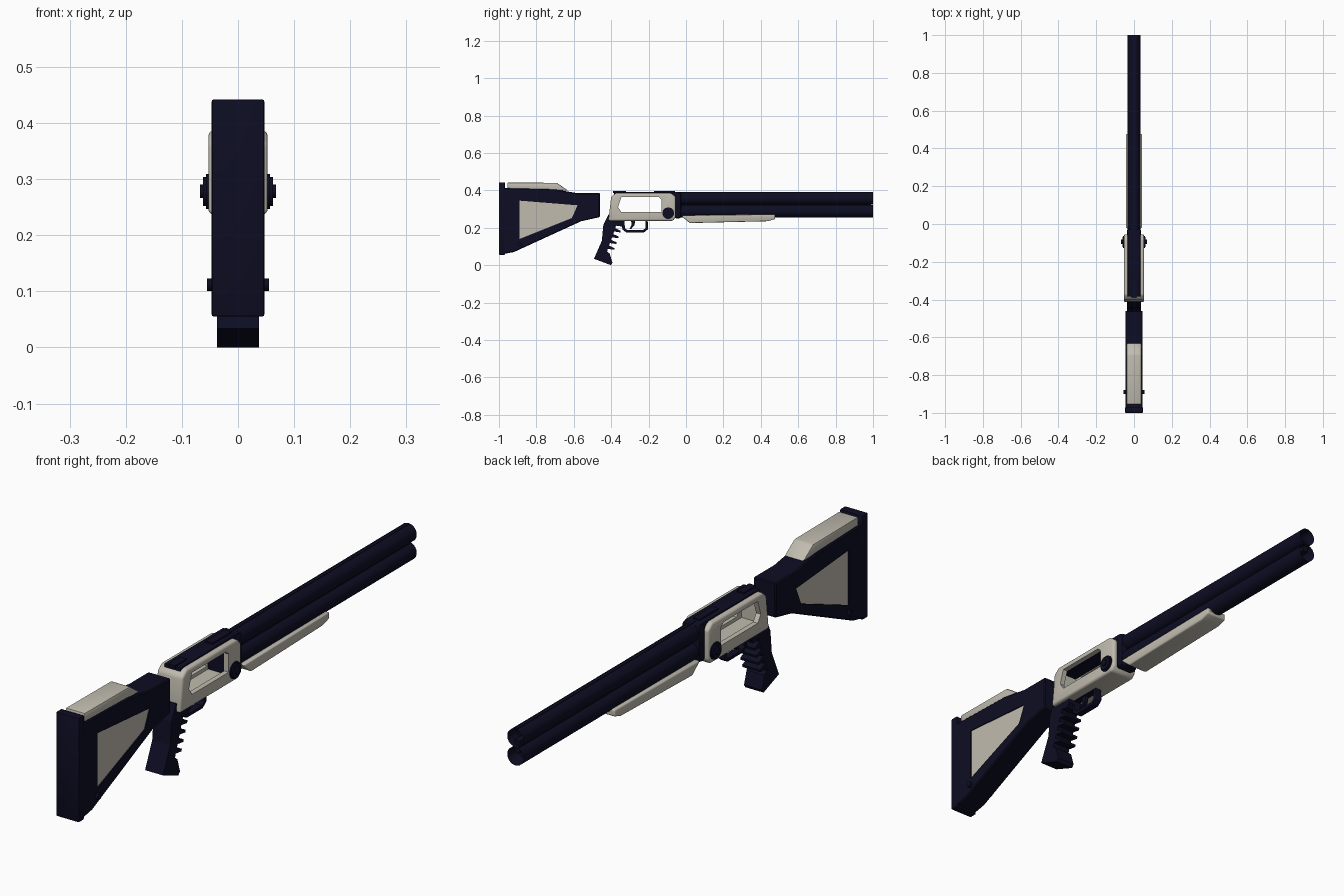
import bpy, bmesh, math
from mathutils import Matrix

cube = bpy.data.objects.get("Cube")
if cube:
    bpy.data.objects.remove(cube, do_unlink=True)


def material(name, rgb):
    m = bpy.data.materials.new(name)
    m.use_nodes = True
    m.diffuse_color = (*rgb, 1)
    m.node_tree.nodes["Principled BSDF"].inputs["Base Color"].default_value = (*rgb, 1)
    return m


DARK = material("midnight navy", (0.004, 0.004, 0.017))
LIGHT = material("warm ivory", (0.53, 0.50, 0.43))


def finish(name, bm, mat):
    bmesh.ops.recalc_face_normals(bm, faces=bm.faces)
    mesh = bpy.data.meshes.new(name)
    bm.to_mesh(mesh)
    bm.free()
    ob = bpy.data.objects.new(name, mesh)
    bpy.context.collection.objects.link(ob)
    mesh.materials.append(mat)
    return ob


def activate(ob):
    bpy.ops.object.select_all(action="DESELECT")
    ob.select_set(True)
    bpy.context.view_layer.objects.active = ob


def apply_mod(ob, mod):
    activate(ob)
    bpy.ops.object.modifier_apply(modifier=mod.name)


def smooth(ob):
    activate(ob)
    bpy.ops.object.shade_smooth_by_angle(angle=math.radians(35))


def prism(name, profile, half, mat, bevel=0, segments=2):
    """Side profile of (y, z) points extruded to both sides of x = 0."""
    bm = bmesh.new()
    face = bm.faces.new([bm.verts.new((-half, y, z)) for y, z in profile])
    ext = bmesh.ops.extrude_face_region(bm, geom=[face])["geom"]
    bmesh.ops.translate(bm, vec=(2 * half, 0, 0),
                        verts=[v for v in ext if isinstance(v, bmesh.types.BMVert)])
    ob = finish(name, bm, mat)
    if bevel:
        mod = ob.modifiers.new("Bevel", "BEVEL")
        mod.width, mod.segments, mod.limit_method = bevel, segments, "ANGLE"
        apply_mod(ob, mod)
        smooth(ob)
    return ob


def box(name, y0, y1, z0, z1, half, mat, bevel=0):
    return prism(name, [(y0, z0), (y1, z0), (y1, z1), (y0, z1)], half, mat, bevel)


def cut(ob, cutter):
    mod = ob.modifiers.new("Cut", "BOOLEAN")
    mod.operation, mod.solver, mod.object = "DIFFERENCE", "EXACT", cutter
    apply_mod(ob, mod)
    bpy.data.objects.remove(cutter, do_unlink=True)


def cylinder(name, axis, y, x, z, radius, depth, mat, sides=32, bore=0):
    """Cylinder along 'X' or 'Y', optionally with a bored far end."""
    bm = bmesh.new()
    bmesh.ops.create_cone(bm, cap_ends=True, segments=sides,
                          radius1=radius, radius2=radius, depth=depth)
    if bore:
        top = max(bm.faces, key=lambda f: f.calc_center_median().z)
        bmesh.ops.inset_region(bm, faces=[top], thickness=radius - bore)
        bmesh.ops.translate(bm, verts=top.verts, vec=(0, 0, -0.05))
    turn = Matrix.Rotation(math.pi / 2, 4, "Y") if axis == "X" else Matrix.Rotation(-math.pi / 2, 4, "X")
    bmesh.ops.transform(bm, matrix=Matrix.Translation((x, y, z)) @ turn, verts=bm.verts)
    ob = finish(name, bm, mat)
    smooth(ob)
    return ob


# Stock with a recessed panel through both sides
stock = prism("stock", [(-0.975, 0.06), (-0.92, 0.07), (-0.56, 0.235), (-0.46, 0.257),
                        (-0.46, 0.385), (-0.58, 0.385), (-0.7, 0.405), (-0.975, 0.412)],
              0.046, DARK, 0.004, 1)
panel = [(-0.89, 0.345), (-0.58, 0.32), (-0.61, 0.252), (-0.89, 0.14)]
cut(stock, prism("panel_cutter", panel, 0.1, DARK))
prism("stock_panel", panel, 0.042, LIGHT)
box("butt_pad", -1, -0.968, 0.055, 0.442, 0.047, DARK, 0.004)
prism("cheek_rest", [(-0.955, 0.408), (-0.63, 0.398), (-0.69, 0.44), (-0.955, 0.442)],
      0.040, LIGHT, 0.006)
cylinder("sling_stud", "X", -0.89, 0, 0.112, 0.011, 0.11, DARK, 16)

# Receiver shell: side windows, hollow inside, open top
receiver = prism("receiver", [(-0.415, 0.237), (-0.07, 0.237), (-0.055, 0.255), (-0.055, 0.365),
                              (-0.08, 0.386), (-0.375, 0.386), (-0.4, 0.365)],
                 0.053, LIGHT, 0.009, 3)
cut(receiver, prism("window_cutter", [(-0.345, 0.283), (-0.13, 0.283), (-0.13, 0.35), (-0.145, 0.364),
                                      (-0.345, 0.364), (-0.363, 0.31)], 0.1, LIGHT))
cut(receiver, box("cavity_cutter", -0.375, -0.02, 0.27, 0.42, 0.034, LIGHT))
box("receiver_cover", -0.385, -0.04, 0.366, 0.391, 0.0335, DARK, 0.003)
for name, y0, y1 in (("rear_sight_base", -0.39, -0.32), ("front_sight_base", -0.17, -0.06)):
    box(name, y0, y1, 0.385, 0.396, 0.014, DARK)
box("breech_block", -0.128, -0.05, 0.271, 0.37, 0.0335, DARK)

# Hinge pins, stepped on each side
for step, (radius, width) in enumerate(((0.031, 0.114), (0.026, 0.124), (0.012, 0.136))):
    cylinder(f"hinge_pin_{step + 1}", "X", -0.095, 0, 0.278, radius, width, DARK, 24)

# Barrels, the web between them, sighting rib and collar
for name, z in (("upper_barrel", 0.357), ("lower_barrel", 0.289)):
    cylinder(name, "Y", 0.46, 0, z, 0.0335, 1.08, DARK, 32, 0.025)
box("barrel_web", -0.06, 0.99, 0.30, 0.345, 0.011, DARK)
box("sighting_rib", -0.06, 0.995, 0.383, 0.392, 0.006, DARK)
box("barrel_collar", -0.065, -0.025, 0.25, 0.39, 0.038, DARK, 0.012)

# Forend, hollowed along the lower barrel
forend = prism("forend", [(-0.025, 0.263), (0.02, 0.225), (0.44, 0.235), (0.477, 0.247),
                          (0.477, 0.272), (-0.015, 0.266)], 0.042, LIGHT, 0.007, 3)
cut(forend, cylinder("barrel_cutter", "Y", 0.2, 0, 0.289, 0.0335, 1, LIGHT))

# Grip with a row of finger notches down its front
grip_profile = [(-0.415, 0.27), (-0.33, 0.27), (-0.33, 0.222)]
for i in range(5):
    y, z = -0.338 - 0.011 * i, 0.215 - 0.031 * i
    grip_profile += [(y, z), (y - 0.002, z - 0.009), (y - 0.036, z - 0.004), (y - 0.04, z - 0.018)]
grip_profile += [(-0.408, 0.062), (-0.393, 0.012), (-0.402, 0.0), (-0.492, 0.034),
                 (-0.45, 0.13), (-0.442, 0.215)]
prism("grip", grip_profile, 0.037, DARK)

# Trigger and its guard
guard = prism("trigger_guard", [(-0.345, 0.245), (-0.34, 0.19), (-0.32, 0.175), (-0.225, 0.175),
                                (-0.203, 0.192), (-0.205, 0.245)], 0.014, DARK, 0.003)
cut(guard, prism("guard_cutter", [(-0.33, 0.236), (-0.326, 0.197), (-0.314, 0.187), (-0.23, 0.187),
                                  (-0.216, 0.198), (-0.217, 0.236)], 0.1, DARK))
prism("trigger", [(-0.295, 0.245), (-0.27, 0.245), (-0.276, 0.212), (-0.295, 0.192),
                  (-0.302, 0.196), (-0.29, 0.215)], 0.007, DARK)
